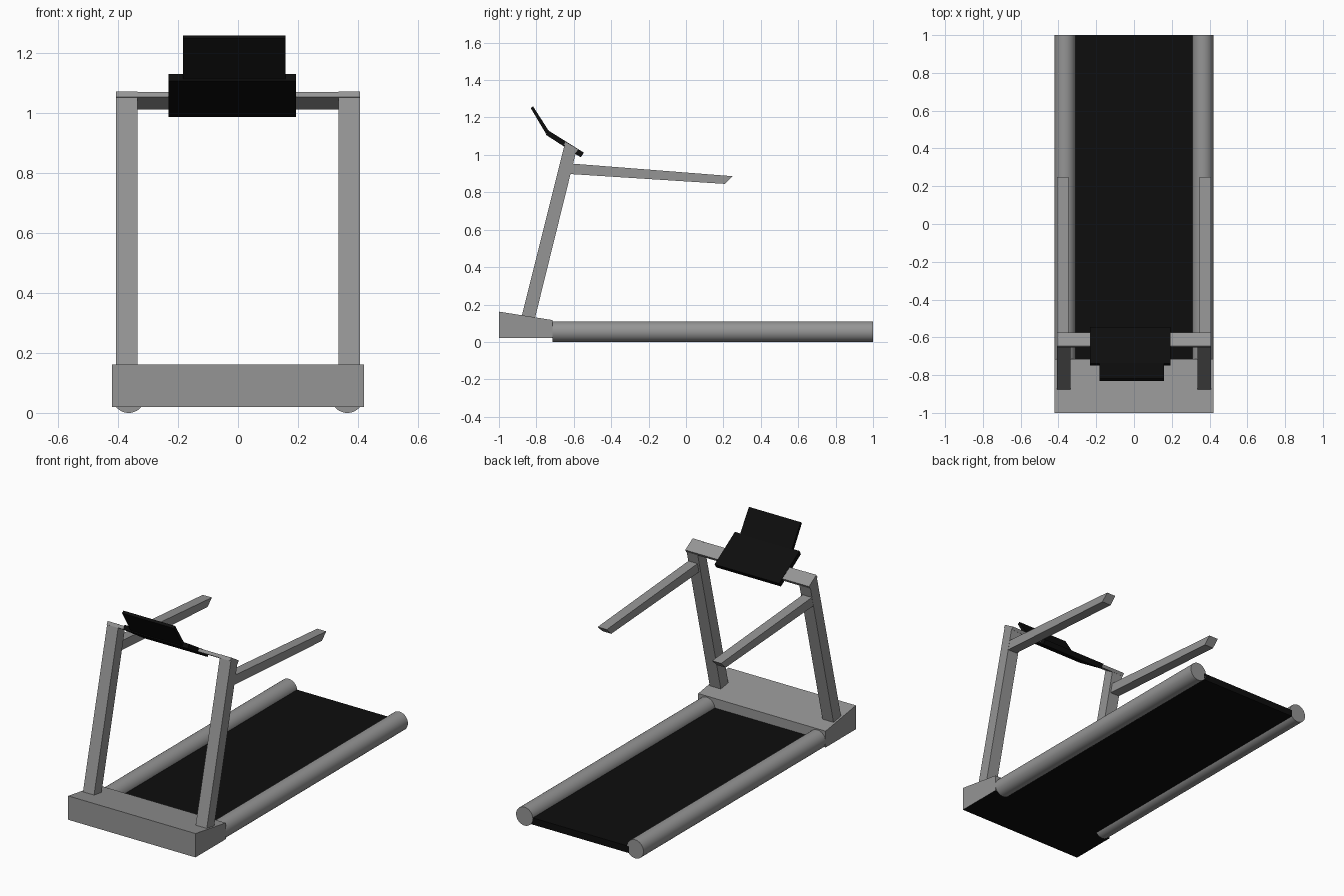
import bpy, bmesh, math
from mathutils import Matrix

cube = bpy.data.objects.get("Cube")
if cube:
    bpy.data.objects.remove(cube, do_unlink=True)


def material(name, rgb, roughness=0.6):
    m = bpy.data.materials.new(name)
    m.use_nodes = True
    m.diffuse_color = (*rgb, 1)
    bsdf = m.node_tree.nodes["Principled BSDF"]
    bsdf.inputs["Base Color"].default_value = (*rgb, 1)
    bsdf.inputs["Roughness"].default_value = roughness
    return m


GREY = material("frame grey", (0.3, 0.3, 0.3))
BLACK = material("black rubber", (0.004, 0.004, 0.004))


def finish(name, bm, *mats):
    bmesh.ops.recalc_face_normals(bm, faces=bm.faces)
    me = bpy.data.meshes.new(name)
    bm.to_mesh(me)
    bm.free()
    for m in mats:
        me.materials.append(m)
    ob = bpy.data.objects.new(name, me)
    bpy.context.collection.objects.link(ob)
    return ob


def prism(name, x0, x1, profile, *mats):
    """Extrude a side profile of (y, z) points from x0 to x1."""
    bm = bmesh.new()
    face = bm.faces.new([bm.verts.new((x0, y, z)) for y, z in profile])
    out = bmesh.ops.extrude_face_region(bm, geom=[face])
    verts = [g for g in out["geom"] if isinstance(g, bmesh.types.BMVert)]
    bmesh.ops.translate(bm, verts=verts, vec=(x1 - x0, 0, 0))
    return finish(name, bm, *mats)


# Motor housing with a sloping lid and a black underside
housing = prism("motor_housing", -0.42, 0.42,
                [(-1, 0.02), (-0.715, 0.02), (-0.715, 0.117), (-1, 0.162)], GREY, BLACK)
for p in housing.data.polygons:
    p.material_index = 1 if p.normal.z < -0.9 else 0

# Running belt
prism("running_belt", -0.325, 0.325,
      [(-0.715, 0.02), (1, 0.02), (1, 0.06), (-0.715, 0.06)], BLACK)

# Paired parts: side rails, uprights and handles
RAIL_R, RAIL_START = 0.055, -0.715
for side, s in (("left", 1), ("right", -1)):
    bm = bmesh.new()
    length = 1 - RAIL_START
    place = Matrix.Translation((s * 0.365, RAIL_START + length / 2, RAIL_R))
    bmesh.ops.create_cone(bm, cap_ends=True, segments=48, radius1=RAIL_R, radius2=RAIL_R,
                          depth=length, matrix=place @ Matrix.Rotation(math.pi / 2, 4, "X"))
    rail = finish(side + "_side_rail", bm, GREY)
    bpy.ops.object.select_all(action="DESELECT")
    rail.select_set(True)
    bpy.context.view_layer.objects.active = rail
    bpy.ops.object.shade_smooth_by_angle(angle=math.radians(40))

    prism(side + "_upright", s * 0.335, s * 0.408,
          [(-0.879, 0.135), (-0.808, 0.125), (-0.584, 1.033), (-0.645, 1.072)], GREY)
    prism(side + "_handle", s * 0.347, s * 0.407,
          [(-0.625, 0.898), (0.208, 0.845), (0.25, 0.886), (-0.605, 0.953)], GREY)

# Tilted crossbar plate joining the uprights
prism("crossbar", -0.408, 0.408,
      [(-0.645, 1.071), (-0.575, 1.029), (-0.585, 1.013), (-0.655, 1.055)], GREY)

# Console: lower control panel and steeper screen
prism("control_panel", -0.232, 0.194,
      [(-0.738, 1.132), (-0.546, 1.012), (-0.563, 0.987), (-0.75, 1.108)], BLACK)
prism("console_screen", -0.183, 0.158,
      [(-0.818, 1.26), (-0.735, 1.13), (-0.75, 1.115), (-0.83, 1.25)], BLACK)
